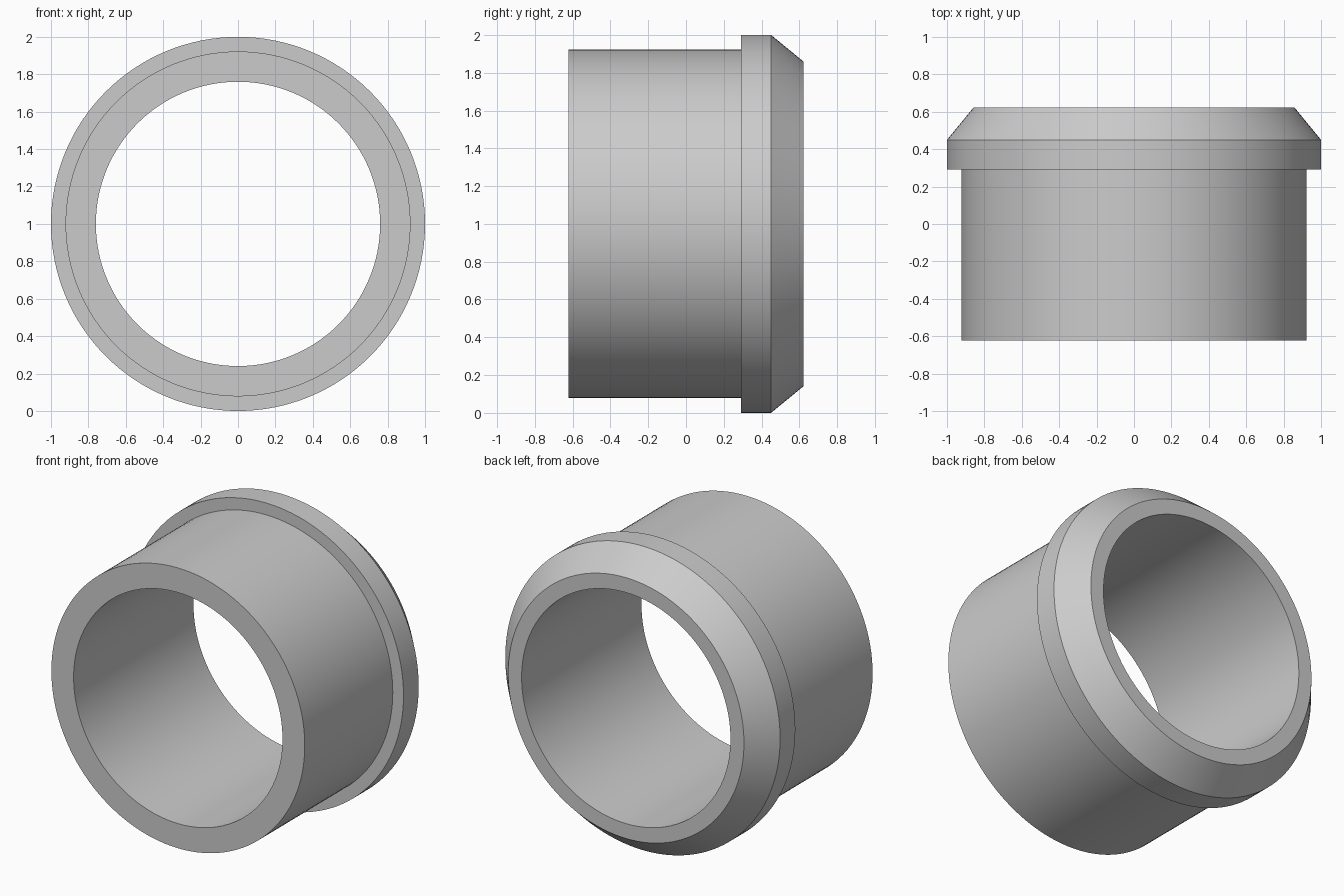
import bpy, bmesh, math

cube = bpy.data.objects.get("Cube")
if cube:
    bpy.data.objects.remove(cube, do_unlink=True)

SEGMENTS = 128
INNER, BODY, COLLAR, TIP = 0.76, 0.922, 1.0, 0.858
FRONT, STEP, BEVEL, BACK = -0.623, 0.292, 0.45, 0.623

# Plain grey material
grey = bpy.data.materials.new("plain grey")
grey.use_nodes = True
colour = (0.6, 0.6, 0.6, 1)
grey.diffuse_color = colour
grey.node_tree.nodes["Principled BSDF"].inputs["Base Color"].default_value = colour

# Closed wall section (radius, y): bore, tip, chamfer, collar, step, body
section = [(INNER, FRONT), (INNER, BACK), (TIP, BACK), (COLLAR, BEVEL),
           (COLLAR, STEP), (BODY, STEP), (BODY, FRONT)]

# Revolve the section around the y axis
bm = bmesh.new()
rings = []
for i in range(SEGMENTS):
    a = math.tau * i / SEGMENTS
    rings.append([bm.verts.new((r * math.cos(a), y, 1 + r * math.sin(a)))
                  for r, y in section])
for i, ring in enumerate(rings):
    following = rings[(i + 1) % SEGMENTS]
    for j in range(len(section)):
        k = (j + 1) % len(section)
        bm.faces.new((ring[j], ring[k], following[k], following[j]))
bmesh.ops.recalc_face_normals(bm, faces=bm.faces)

mesh = bpy.data.meshes.new("collared_sleeve")
bm.to_mesh(mesh)
bm.free()
mesh.materials.append(grey)
sleeve = bpy.data.objects.new("collared_sleeve", mesh)
bpy.context.collection.objects.link(sleeve)

# Smooth round walls with crisp rims
bpy.ops.object.select_all(action="DESELECT")
sleeve.select_set(True)
bpy.context.view_layer.objects.active = sleeve
bpy.ops.object.shade_smooth_by_angle(angle=math.radians(30))
